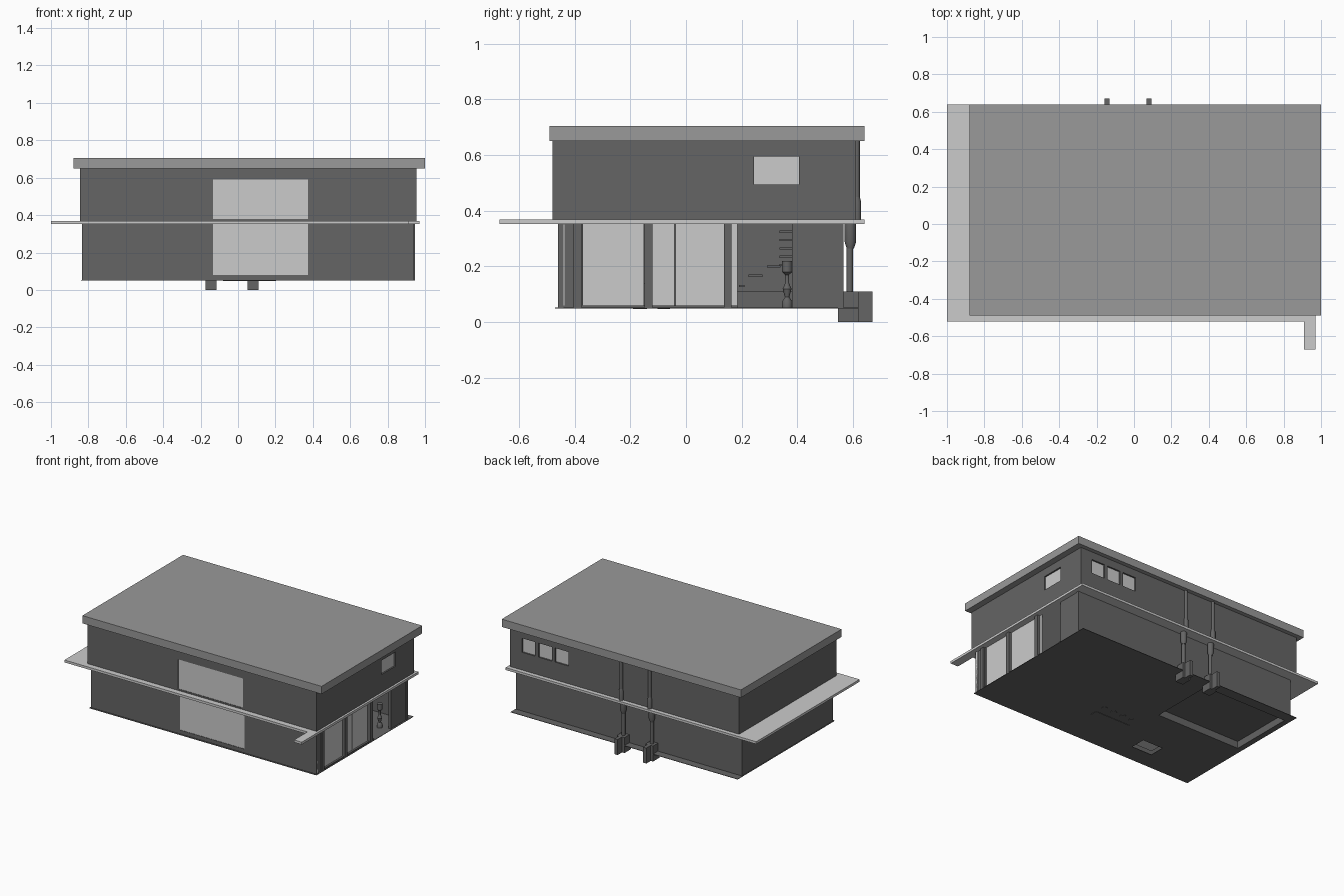
import bpy, bmesh, math

if "Cube" in bpy.data.objects:
    bpy.data.objects.remove(bpy.data.objects["Cube"])


def material(name, v):
    m = bpy.data.materials.new(name)
    m.diffuse_color = (v, v, v, 1)
    m.use_nodes = True
    m.node_tree.nodes["Principled BSDF"].inputs["Base Color"].default_value = m.diffuse_color
    return m


WALL = material("wall_grey", 0.13)
ROOF = material("roof_grey", 0.32)
SLAB = material("slab_grey", 0.52)
GLASS = material("glass_grey", 0.65)


def finish(name, bm, mat):
    bmesh.ops.recalc_face_normals(bm, faces=bm.faces)
    me = bpy.data.meshes.new(name)
    bm.to_mesh(me)
    bm.free()
    me.materials.append(mat)
    ob = bpy.data.objects.new(name, me)
    bpy.context.collection.objects.link(ob)
    return ob


def box(name, x, y, z, mat=WALL):
    bm = bmesh.new()
    bmesh.ops.create_cube(bm, size=1)
    for v in bm.verts:
        v.co = [a + (b - a) * (c + 0.5) for (a, b), c in zip((x, y, z), v.co)]
    return finish(name, bm, mat)


def panel(name, axis, pos, u, v, holes=(), thick=0.02, mat=WALL):
    """Flat panel centred on pos, with rectangular openings (u0, u1, v0, v1)."""
    us = sorted({*u, *[c for h in holes for c in h[:2]]})
    vs = sorted({*v, *[c for h in holes for c in h[2:]]})
    bm = bmesh.new()
    cache = {}

    def vert(a, b):
        if (a, b) not in cache:
            co = [a, b]
            co.insert(axis, pos)
            cache[a, b] = bm.verts.new(co)
        return cache[a, b]

    for a, b in zip(us, us[1:]):
        for c, d in zip(vs, vs[1:]):
            mu, mv = (a + b) / 2, (c + d) / 2
            if not any(h[0] < mu < h[1] and h[2] < mv < h[3] for h in holes):
                bm.faces.new([vert(a, c), vert(b, c), vert(b, d), vert(a, d)])
    ob = finish(name, bm, mat)
    mod = ob.modifiers.new("thickness", "SOLIDIFY")
    mod.thickness, mod.offset = thick, 0
    return ob


def lathe(name, x, y, profile, mat=WALL, sides=16):
    """Turned part from (radius, z) pairs."""
    bm = bmesh.new()
    rings = [[bm.verts.new((x + r * math.cos(2 * math.pi * i / sides),
                            y + r * math.sin(2 * math.pi * i / sides), z))
              for i in range(sides)] for r, z in profile]
    for p, q in zip(rings, rings[1:]):
        for i in range(sides):
            j = (i + 1) % sides
            bm.faces.new((p[i], p[j], q[j], q[i]))
    bm.faces.new(rings[0])
    bm.faces.new(rings[-1])
    ob = finish(name, bm, mat)
    ob.data.shade_smooth()
    ob.data.set_sharp_from_angle(angle=math.radians(35))
    return ob


# Roof and canopy slab with its front spur
box("roof", (-0.88, 1.0), (-0.49, 0.64), (0.65, 0.705), ROOF)
box("canopy_slab", (-1.0, 0.97), (-0.52, 0.64), (0.352, 0.369), SLAB)
box("canopy_spur", (0.91, 0.97), (-0.67, -0.52), (0.352, 0.369), SLAB)

# Upper storey walls and glazing
front_up = (-0.135, 0.375, 0.38, 0.59)
side_up = (0.245, 0.405, 0.495, 0.595)
back_up = [(c - 0.052, c + 0.052, 0.495, 0.595) for c in (0.55, 0.68, 0.81)]
Z = (0.369, 0.65)
panel("upper_front_wall", 1, -0.47, (-0.845, 0.955), Z, [front_up])
panel("upper_back_wall", 1, 0.60, (-0.845, 0.955), Z, back_up)
panel("upper_right_wall", 0, 0.945, (-0.48, 0.61), Z, [side_up])
panel("upper_left_wall", 0, -0.835, (-0.48, 0.61), Z)
panel("upper_front_glass", 1, -0.475, front_up[:2], front_up[2:], (), 0.004, GLASS)
panel("upper_right_glass", 0, 0.942, side_up[:2], side_up[2:], (), 0.004, GLASS)
for i, w in enumerate(back_up):
    panel(f"upper_back_glass_{i}", 1, 0.597, w[:2], w[2:], (), 0.004, GLASS)

# Lower storey walls and glazing
front_low = (-0.135, 0.375, 0.08, 0.352)
Z = (0.05, 0.352)
panel("lower_front_wall", 1, -0.45, (-0.835, 0.94), Z, [front_low])
panel("lower_front_glass", 1, -0.455, front_low[:2], front_low[2:], (), 0.004, GLASS)
panel("lower_back_wall", 1, 0.555, (-0.835, 0.94), Z)
panel("lower_left_wall", 0, -0.825, (-0.46, 0.565), Z)
panel("lower_right_wall", 0, 0.925, (-0.46, 0.565), Z, [(-0.37, 0.38, 0.05, 0.352)])
box("corner_strip", (0.935, 0.94), (-0.455, -0.437), (0.06, 0.35), GLASS)
for i, (a, b) in enumerate([(-0.37, -0.15), (-0.12, -0.041), (-0.037, 0.14), (0.16, 0.185)]):
    panel(f"patio_glass_{i}", 0, 0.922, (a, b), (0.06, 0.352), (), 0.005, GLASS)
box("patio_sill", (0.91, 0.938), (-0.37, 0.185), (0.05, 0.06))
for i, y in enumerate((-0.39, -0.135, 0.15)):
    box(f"patio_post_{i}", (0.91, 0.945), (y - 0.014, y + 0.014), (0.05, 0.352))

# Thin ground plate with a recess and a floor light
panel("ground_plate", 2, 0.0515, (-0.84, 0.945), (-0.47, 0.62),
      [(-0.80, -0.14, 0.08, 0.545), (-0.43, -0.27, -0.34, -0.23)], 0.003)
box("recess_floor", (-0.81, -0.13), (0.07, 0.55), (0.10, 0.11))
for i, (x, y) in enumerate([((-0.14, -0.13), (0.08, 0.55)), ((-0.81, -0.80), (0.08, 0.55)),
                            ((-0.81, -0.13), (0.07, 0.08)), ((-0.81, -0.13), (0.545, 0.555))]):
    box(f"recess_side_{i}", x, y, (0.05, 0.10))
box("floor_light", (-0.44, -0.26), (-0.35, -0.22), (0.085, 0.09), GLASS)

# Bar counter and stools, feet just showing through the plate
box("bar_counter", (-0.08, 0.20), (-0.19, -0.14), (0.048, 0.14))
for i in range(4):
    lathe(f"bar_stool_{i}", -0.05 + 0.077 * i, -0.08,
          [(0.022, 0.048), (0.022, 0.055), (0.006, 0.06), (0.006, 0.11), (0.022, 0.115), (0.022, 0.125)])

# Stairs behind the open doorway and a turned stand
steps = [(0.19, 0.21, 0.13), (0.225, 0.275, 0.167), (0.29, 0.34, 0.2)]
for i, (a, b, z) in enumerate(steps):
    box(f"stair_tread_{i}", (0.66, 0.82), (a, b), (z - 0.004, z + 0.004))
for i in range(5):
    box(f"upper_tread_{i}", (0.60 - 0.05 * i, 0.65 - 0.05 * i), (0.335, 0.45),
        (0.201 + 0.03 * i, 0.209 + 0.03 * i))
lathe("turned_stand", 0.86, 0.363,
      [(0.018, 0.053), (0.018, 0.075), (0.008, 0.09), (0.016, 0.12), (0.007, 0.14),
       (0.007, 0.17), (0.018, 0.18), (0.018, 0.22)])

# Two rear downpipes: upper pipe, hopper, lower pipe and outlet boot
for side, x in (("left", -0.145), ("right", 0.08)):
    lathe(f"upper_downpipe_{side}", x, 0.613, [(0.011, 0.369), (0.011, 0.65)])
    lathe(f"pipe_collar_{side}", x, 0.613, [(0.016, 0.369), (0.016, 0.43), (0.011, 0.45)])
    lathe(f"hopper_{side}", x, 0.59, [(0.013, 0.265), (0.021, 0.29), (0.021, 0.352)])
    lathe(f"lower_downpipe_{side}", x, 0.588, [(0.012, 0.10), (0.012, 0.27)])
    box(f"outlet_boot_{side}", (x - 0.03, x + 0.03), (0.545, 0.62), (0.0, 0.11))
    box(f"outlet_spout_{side}", (x - 0.012, x + 0.014), (0.62, 0.67), (0.0, 0.11))
